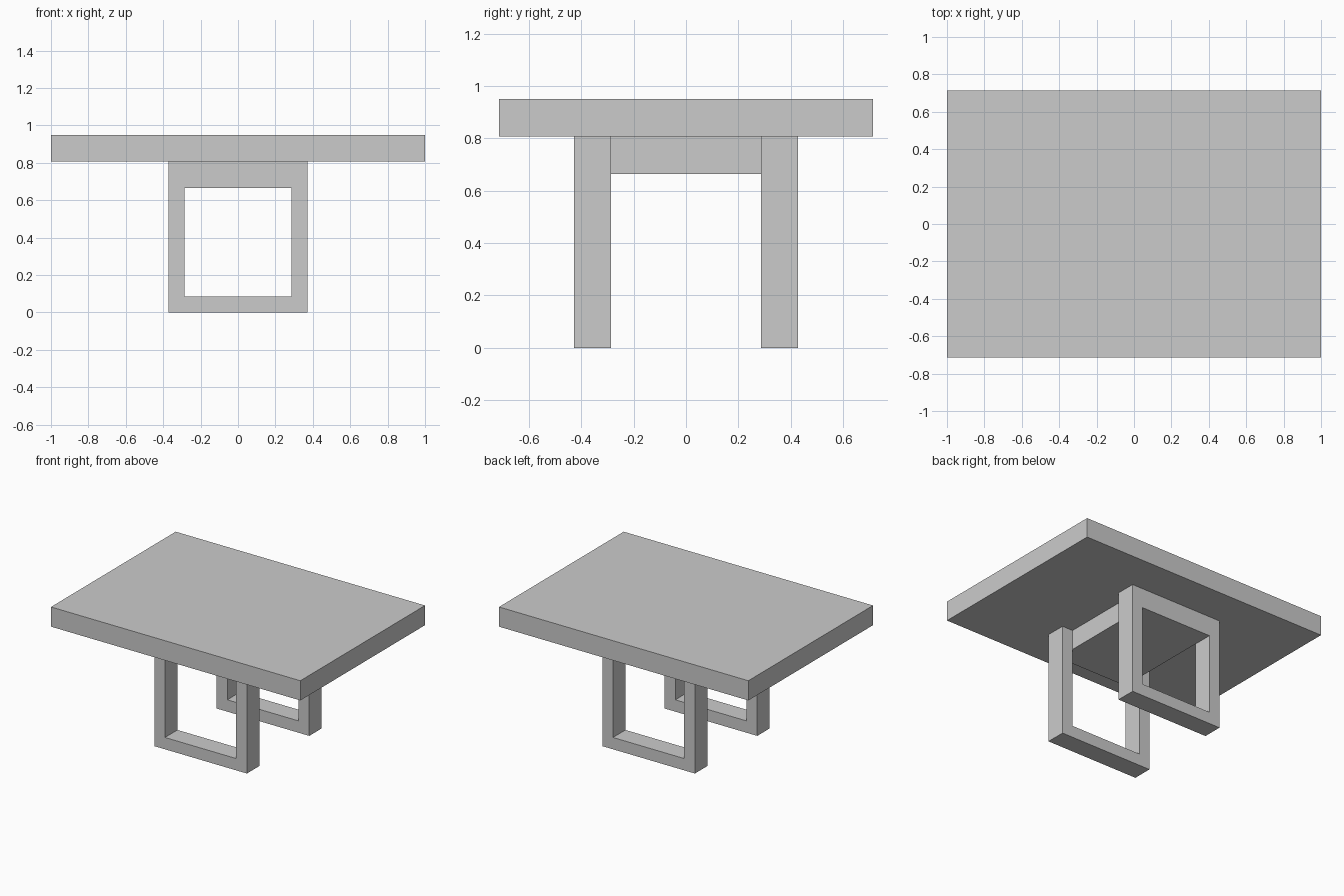
import bpy
import bmesh

if "Cube" in bpy.data.objects:
    bpy.data.objects.remove(bpy.data.objects["Cube"])

U = 1 / 7             # slab thickness, also used as the module
TOP_Z = 5.65 * U      # underside of the tabletop
OUT_X, IN_X = 2.6 * U, 2 * U
IN_Y, OUT_Y = 2 * U, 3 * U
BAR_Z = 0.6 * U       # floor bar height
HOLE_Z = TOP_Z - U    # top of the frame opening


def finish(name, bm):
    bmesh.ops.recalc_face_normals(bm, faces=bm.faces)
    mesh = bpy.data.meshes.new(name)
    bm.to_mesh(mesh)
    bm.free()
    obj = bpy.data.objects.new(name, mesh)
    bpy.context.collection.objects.link(obj)
    return obj


def box(name, half_x, half_y, z0, z1):
    bm = bmesh.new()
    bmesh.ops.create_cube(bm, size=1)
    bmesh.ops.scale(bm, vec=(2 * half_x, 2 * half_y, z1 - z0), verts=bm.verts)
    bmesh.ops.translate(bm, vec=(0, 0, (z0 + z1) / 2), verts=bm.verts)
    return finish(name, bm)


def rect(half_x, z0, z1):
    return [(-half_x, z0), (half_x, z0), (half_x, z1), (-half_x, z1)]


def leg_frame(name, y0, y1):
    """Rectangular ring in the XZ plane, extruded from y0 to y1."""
    bm = bmesh.new()
    outer = [bm.verts.new((x, y0, z)) for x, z in rect(OUT_X, 0, TOP_Z)]
    inner = [bm.verts.new((x, y0, z)) for x, z in rect(IN_X, BAR_Z, HOLE_Z)]
    for i in range(4):
        j = (i + 1) % 4
        bm.faces.new((outer[i], outer[j], inner[j], inner[i]))
    ext = bmesh.ops.extrude_face_region(bm, geom=bm.faces[:], use_keep_orig=True)
    moved = [g for g in ext["geom"] if isinstance(g, bmesh.types.BMVert)]
    bmesh.ops.translate(bm, vec=(0, y1 - y0, 0), verts=moved)
    return finish(name, bm)


# Tabletop slab
box("tabletop", 1, 5 * U, TOP_Z, TOP_Z + U)

# Front and back leg frames
leg_frame("front_leg_frame", -OUT_Y, -IN_Y)
leg_frame("back_leg_frame", IN_Y, OUT_Y)

# Wide beam joining the frames under the top
box("cross_beam", IN_X, IN_Y, HOLE_Z, TOP_Z)
